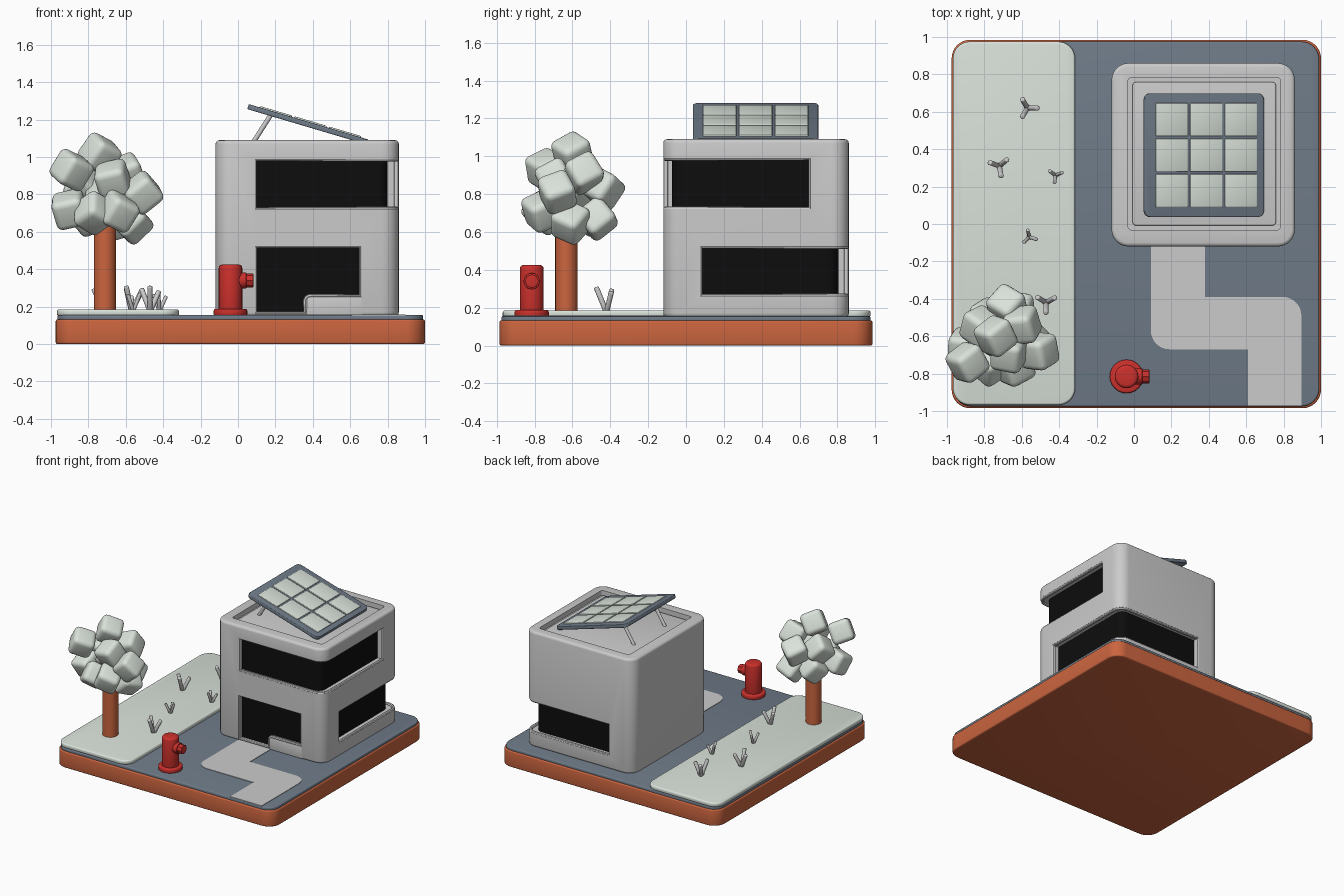
import bpy, bmesh, math, random
from mathutils import Vector, Euler

if "Cube" in bpy.data.objects:
    bpy.data.objects.remove(bpy.data.objects["Cube"])

random.seed(4)


def material(name, rgb):
    m = bpy.data.materials.new(name)
    m.diffuse_color = (*rgb, 1)
    m.use_nodes = True
    m.node_tree.nodes["Principled BSDF"].inputs["Base Color"].default_value = m.diffuse_color
    return m


ORANGE = material("terracotta", (0.60, 0.13, 0.05))
SLATE = material("slate", (0.16, 0.20, 0.25))
PALE = material("pale_green", (0.70, 0.76, 0.70))
RED = material("red", (0.60, 0.03, 0.025))
BLACK = material("black_glass", (0.004, 0.004, 0.004))


def activate(ob):
    bpy.ops.object.select_all(action='DESELECT')
    ob.select_set(True)
    bpy.context.view_layer.objects.active = ob


def finish(ob, mat=None, bevel=0, segs=3):
    activate(ob)
    if bevel:
        b = ob.modifiers.new("bevel", 'BEVEL')
        b.width, b.segments = bevel, segs
        b.limit_method, b.angle_limit = 'ANGLE', math.radians(50)
        bpy.ops.object.modifier_apply(modifier=b.name)
    if mat:
        ob.data.materials.append(mat)
    bpy.ops.object.shade_smooth_by_angle(angle=math.radians(35))
    return ob


def rounded(pts, closed=True, n=8):
    """Round the right-angle corners of a path of (x, y, radius)."""
    out = []
    for i, (x, y, r) in enumerate(pts):
        p = Vector((x, y))
        if r == 0 or (not closed and i in (0, len(pts) - 1)):
            out.append(p)
            continue
        d1 = (Vector(pts[i - 1][:2]) - p).normalized()
        d2 = (Vector(pts[(i + 1) % len(pts)][:2]) - p).normalized()
        c = p + r * (d1 + d2)
        for k in range(n + 1):
            t = k / n * math.pi / 2
            out.append(c - r * (d2 * math.cos(t) + d1 * math.sin(t)))
    return out


def slab(name, pts, z0, z1, mat=None, bevel=0):
    bm = bmesh.new()
    f = bm.faces.new([bm.verts.new((p.x, p.y, z0)) for p in rounded(pts)])
    ext = bmesh.ops.extrude_face_region(bm, geom=[f])['geom']
    bmesh.ops.translate(bm, vec=(0, 0, z1 - z0),
                        verts=[v for v in ext if isinstance(v, bmesh.types.BMVert)])
    bmesh.ops.recalc_face_normals(bm, faces=bm.faces)
    me = bpy.data.meshes.new(name)
    bm.to_mesh(me)
    bm.free()
    ob = bpy.data.objects.new(name, me)
    bpy.context.collection.objects.link(ob)
    return finish(ob, mat, bevel)


def rect(x0, x1, y0, y1, r=0):
    r = r if isinstance(r, tuple) else (r,) * 4
    return [(x0, y0, r[0]), (x1, y0, r[1]), (x1, y1, r[2]), (x0, y1, r[3])]


def rod(name, a, b, r, mat=None, bevel=0, sides=24):
    a, b = Vector(a), Vector(b)
    bpy.ops.mesh.primitive_cylinder_add(vertices=sides, radius=r, depth=(b - a).length,
                                        location=(a + b) / 2,
                                        rotation=(b - a).to_track_quat('Z', 'Y').to_euler())
    ob = bpy.context.object
    ob.name = name
    return finish(ob, mat, bevel)


def trim(name, pts, r=0.013):
    cu = bpy.data.curves.new(name, 'CURVE')
    cu.dimensions, cu.bevel_depth, cu.bevel_resolution = '3D', r, 2
    s = cu.splines.new('POLY')
    s.points.add(len(pts) - 1)
    for q, p in zip(s.points, pts):
        q.co = (*p, 1)
    s.use_cyclic_u = True
    ob = bpy.data.objects.new(name, cu)
    bpy.context.collection.objects.link(ob)
    activate(ob)
    bpy.ops.object.convert(target='MESH')
    finish(bpy.context.object)


def wrap_trim(name, plan, z0, z1):
    path = rounded(plan, closed=False)
    trim(name, [(p.x, p.y, z0) for p in path] + [(p.x, p.y, z1) for p in reversed(path)])


# Ground layers
slab("base", rect(-0.975, 1.0, -0.985, 0.985, 0.1), 0, 0.132, ORANGE, 0.01)
slab("pavement", rect(-0.965, 0.99, -0.975, 0.975, 0.095), 0.125, 0.155, SLATE, 0.008)
slab("lawn", rect(-0.968, -0.315, -0.968, 0.975, 0.09), 0.15, 0.186, PALE, 0.012)
slab("footpath", [(0.09, -0.1, 0), (0.09, -0.67, 0.1), (0.61, -0.67, 0), (0.61, -0.972, 0),
                  (0.895, -0.972, 0), (0.895, -0.39, 0.1), (0.38, -0.39, 0), (0.38, -0.1, 0)],
     0.15, 0.159)

# House shell with window openings and sunken roof
house = slab("house_walls", rect(-0.12, 0.86, -0.12, 0.86, 0.09), 0.15, 1.09, None, 0.02)
cutters = [
    slab("upper_cut", rect(0.09, 1.2, -0.4, 0.66), 0.72, 0.99),
    slab("rear_cut", rect(0.09, 1.2, 0.075, 1.2), 0.26, 0.525),
    slab("front_cut", rect(0.09, 0.66, -0.4, 0.0), 0.165, 0.525),
    slab("roof_cut", rect(-0.032, 0.783, -0.032, 0.783, 0.02), 1.05, 1.3),
]
for c in cutters:
    activate(house)
    m = house.modifiers.new("cut", 'BOOLEAN')
    m.operation, m.object, m.solver = 'DIFFERENCE', c, 'EXACT'
    bpy.ops.object.modifier_apply(modifier=m.name)
    bpy.data.objects.remove(c)
finish(house)
slab("roof_deck", rect(-0.008, 0.759, -0.008, 0.759, 0.02), 1.04, 1.066, None, 0.006)

# Dark glass set back in the openings
slab("upper_glass", rect(0.08, 0.80, -0.075, 0.67, (0, 0.06, 0, 0)), 0.715, 0.995, BLACK)
slab("rear_glass", rect(0.08, 0.80, 0.065, 0.805, (0, 0, 0.06, 0)), 0.255, 0.53, BLACK)
slab("front_glass", rect(0.08, 0.67, -0.075, 0.01), 0.16, 0.53, BLACK)

# Rounded lips around the openings
wrap_trim("upper_window_frame", [(0.09, -0.107, 0), (0.847, -0.107, 0.078), (0.847, 0.657, 0)],
          0.722, 0.988)
wrap_trim("rear_window_frame", [(0.847, 0.078, 0), (0.847, 0.847, 0.078), (0.09, 0.847, 0)],
          0.262, 0.522)
slab("front_low_wall", rect(0.365, 0.67, -0.12, -0.06), 0.15, 0.255, None, 0.01)
outline = rounded([(0.092, 0.165, 0), (0.36, 0.165, 0), (0.36, 0.256, 0.03),
                   (0.655, 0.256, 0), (0.655, 0.522, 0), (0.092, 0.522, 0)])
trim("front_window_frame", [(p.x, -0.107, p.y) for p in outline])

# Tilted solar panel with nine cells and two legs
tilt = Euler((0, math.radians(16.5), 0))
centre = Vector((0.373, 0.368, 1.175))


def tilted(ob):
    ob.rotation_euler, ob.location = tilt, centre


tilted(slab("solar_panel", rect(-0.333, 0.333, -0.331, 0.331, 0.035), -0.014, 0.014, SLATE, 0.005))
for i in range(3):
    for j in range(3):
        x, y = 0.01 + (i - 1) * 0.193, (j - 1) * 0.19
        tilted(slab("solar_cell", rect(x - 0.09, x + 0.09, y - 0.088, y + 0.088),
                    0.005, 0.021, PALE, 0.005))
for y in (0.17, 0.57):
    rod("panel_leg", (0.07, y, 1.06), (0.175, y, 1.225), 0.013, None, 0, 12)

# Tree: trunk and a crown of rounded blocks
rod("tree_trunk", (-0.712, -0.632, 0.17), (-0.712, -0.632, 0.75), 0.059, ORANGE)
for p in [(-0.74, -0.60, 1.015), (-0.89, -0.74, 0.93), (-0.67, -0.69, 0.88), (-0.51, -0.68, 0.81),
          (-0.64, -0.76, 0.71), (-0.90, -0.66, 0.72), (-0.77, -0.75, 0.70), (-0.60, -0.54, 0.91),
          (-0.68, -0.44, 0.83), (-0.82, -0.55, 0.84), (-0.57, -0.61, 0.65), (-0.79, -0.51, 0.69),
          (-0.63, -0.47, 0.67), (-0.71, -0.62, 0.80)]:
    bpy.ops.mesh.primitive_cube_add(size=0.168, location=p,
                                    rotation=[random.uniform(0.3, 1.2) for _ in range(3)])
    bpy.context.object.name = "leaf_block"
    finish(bpy.context.object, PALE, 0.035, 4)

# Hydrant: flanged body with a side outlet
hx, hy = -0.04, -0.815
rod("hydrant_foot", (hx, hy, 0.15), (hx, hy, 0.188), 0.09, RED, 0.01)
rod("hydrant_body", (hx, hy, 0.16), (hx, hy, 0.425), 0.063, RED, 0.018)
rod("hydrant_outlet", (hx, hy, 0.34), (0.045, hy, 0.34), 0.043, RED, 0.004)
rod("hydrant_cap", (0.03, hy, 0.34), (0.082, hy, 0.34), 0.037, RED, 0.003, 8)

# Grass tufts: three leaning blades each
for x, y, s, turn in [(-0.57, 0.62, 1, 0), (-0.72, 0.31, 1, 0.7), (-0.42, 0.26, 0.72, 0.4),
                      (-0.56, -0.07, 0.72, 1.8), (-0.47, -0.42, 1, 0.5)]:
    for k in range(3):
        a = turn + k * math.tau / 3
        rod("grass_blade", (x, y, 0.175),
            (x + 0.055 * s * math.cos(a), y + 0.055 * s * math.sin(a),
             0.185 + (0.10 + 0.012 * k) * s), 0.014 * s, None, 0.006 * s, 10)
